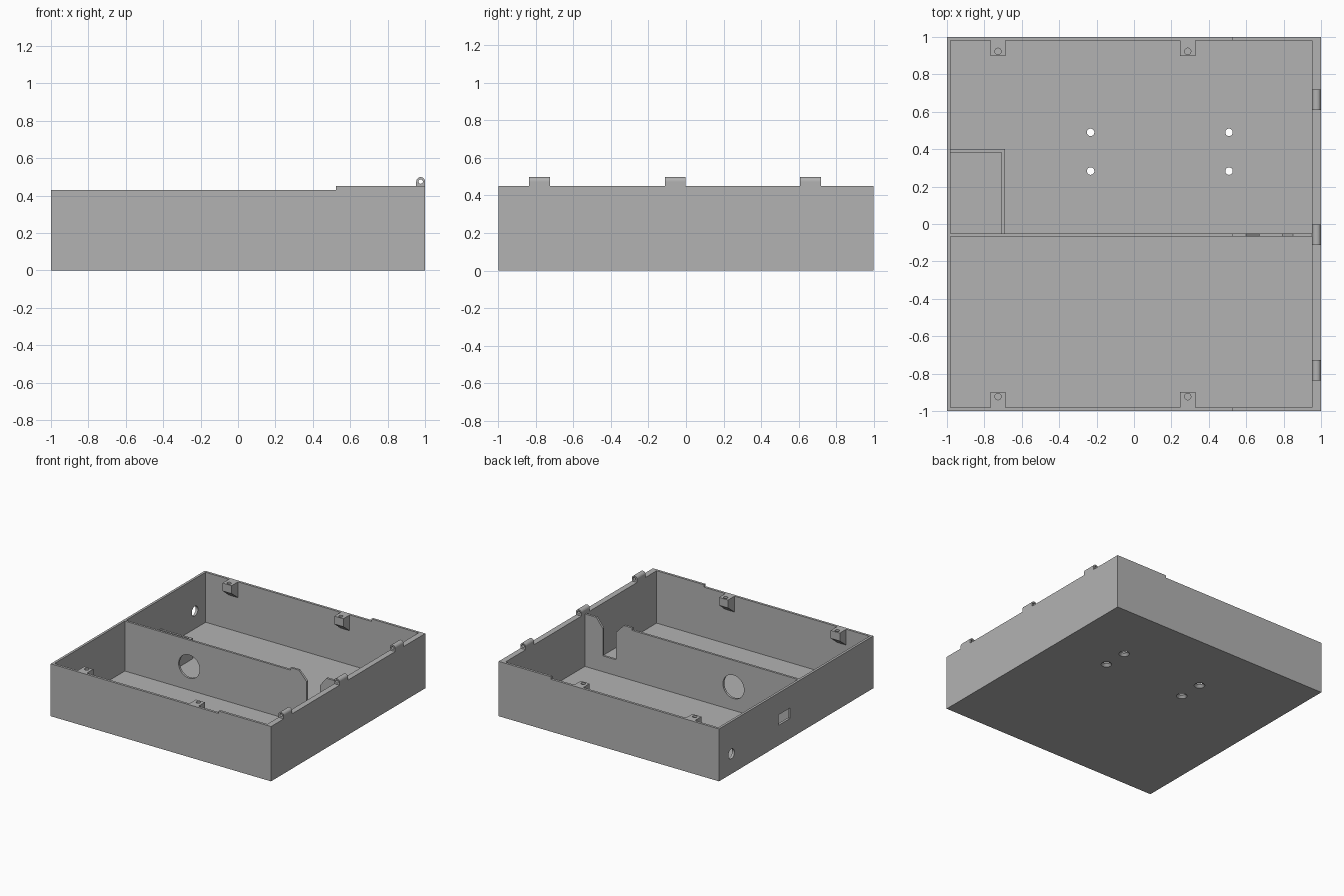
import bpy, bmesh, math
from mathutils import Matrix, Vector

if "Cube" in bpy.data.objects:
    bpy.data.objects.remove(bpy.data.objects["Cube"], do_unlink=True)

grey = bpy.data.materials.new("plain grey")
grey.use_nodes = True
grey.diffuse_color = (0.45, 0.45, 0.45, 1)
grey.node_tree.nodes["Principled BSDF"].inputs["Base Color"].default_value = grey.diffuse_color

WALL = 0.02      # wall and floor thickness
IN = 1 - WALL    # inner face of the thin walls
HINGE_IN = 0.953 # inner face of the thick hinge wall
LOW, HIGH = 0.43, 0.45
STEP_X = 0.525   # where the rim steps up


def finish(name, bm):
    bmesh.ops.recalc_face_normals(bm, faces=bm.faces)
    mesh = bpy.data.meshes.new(name)
    bm.to_mesh(mesh)
    bm.free()
    mesh.materials.append(grey)
    obj = bpy.data.objects.new(name, mesh)
    bpy.context.collection.objects.link(obj)
    return obj


def box(name, lo, hi):
    lo, hi = Vector(lo), Vector(hi)
    bm = bmesh.new()
    bmesh.ops.create_cube(bm, size=1, matrix=Matrix.Translation((lo + hi) / 2)
                          @ Matrix.Diagonal((*(hi - lo), 1)))
    return finish(name, bm)


def rod(name, centre, r1, r2, depth, axis="Z"):
    turn = {"X": Matrix.Rotation(math.pi / 2, 4, "Y"),
            "Y": Matrix.Rotation(math.pi / 2, 4, "X"), "Z": Matrix()}[axis]
    bm = bmesh.new()
    bmesh.ops.create_cone(bm, cap_ends=True, segments=32, radius1=r1, radius2=r2,
                          depth=depth, matrix=Matrix.Translation(centre) @ turn)
    return finish(name, bm)


def extrude(name, profile, axis, start, end):
    """Sweep a (side, height) outline along x or y."""
    bm = bmesh.new()
    place = (lambda a, z: (start, a, z)) if axis == "X" else (lambda a, z: (a, start, z))
    face = bm.faces.new([bm.verts.new(place(a, z)) for a, z in profile])
    out = bmesh.ops.extrude_face_region(bm, geom=[face])
    shift = (end - start, 0, 0) if axis == "X" else (0, end - start, 0)
    bmesh.ops.translate(bm, vec=shift,
                        verts=[v for v in out["geom"] if isinstance(v, bmesh.types.BMVert)])
    return finish(name, bm)


def cut(obj, *cutters):
    """Subtract each cutter, bake the result and drop the cutter."""
    for cutter in cutters:
        cutter.hide_render = True
        mod = obj.modifiers.new("cut", "BOOLEAN")
        mod.operation, mod.solver, mod.object = "DIFFERENCE", "EXACT", cutter
        bpy.context.view_layer.update()
        graph = bpy.context.evaluated_depsgraph_get()
        mesh = bpy.data.meshes.new_from_object(obj.evaluated_get(graph))
        obj.modifiers.clear()
        obj.data = mesh
        bpy.data.objects.remove(cutter, do_unlink=True)


# Tray: hollow box with a stepped rim
tray = box("tray", (-1, -1, 0), (1, 1, HIGH))
cut(tray,
    box("cavity", (-IN, -IN, WALL), (HINGE_IN, IN, 1)),
    box("rim_step", (-2, -2, LOW), (STEP_X, 2, 1)),
    rod("cable_hole", (-1, 0.84, 0.165), 0.04, 0.04, 0.1, "X"),
    box("port_hole", (-1.1, 0.08, 0.165), (-0.9, 0.23, 0.25)))

# Countersunk screw holes in the floor
for x in (-0.232, 0.508):
    for y in (0.283, 0.49):
        cut(tray, rod("screw_hole", (x, y, WALL / 2), 0.05, 0.01, 2 * WALL))

# Partition with a chamfered cable slot and a round opening
partition = extrude("partition", [
    (-IN, WALL), (HINGE_IN, WALL), (HINGE_IN, HIGH), (0.85, HIGH), (0.79, 0.375),
    (0.79, 0.15), (0.67, 0.15), (0.67, 0.375), (0.6, HIGH),
    (STEP_X, HIGH), (STEP_X, LOW), (-IN, LOW)], "Y", -0.068, -0.05)
cut(partition, rod("round_opening", (-0.396, -0.06, 0.213), 0.096, 0.096, 0.1, "Y"))

# Low pocket walls in the corner by the port
box("pocket_back_wall", (-IN, 0.382, WALL), (-0.69, 0.4, 0.188))
box("pocket_side_wall", (-0.708, -0.05, WALL), (-0.69, 0.382, 0.188))

# Screw lugs with sloped undersides on the front and back walls
for x in (-0.727, 0.287):
    for side, word in ((-1, "front"), (1, "back")):
        lug = extrude(word + "_lug", [
            (side * IN, LOW), (side * 0.897, LOW),
            (side * 0.897, 0.365), (side * IN, 0.3)], "X", x - 0.041, x + 0.041)
        cut(lug, rod("lug_hole", (x, side * 0.923, LOW), 0.017, 0.017, 0.12))

# Hinge knuckles on the thick wall
R = 0.0235
HX, HZ = 1 - R, 0.475
arch = [(HX + R * math.cos(math.pi * i / 16), HZ + R * math.sin(math.pi * i / 16))
        for i in range(17)]
for y in (-0.781, -0.058, 0.664):
    knuckle = extrude("hinge_knuckle", [(HX - R, HIGH), (HX + R, HIGH)] + arch,
                      "Y", y - 0.055, y + 0.055)
    cut(knuckle, rod("pin_hole", (HX, y, HZ), 0.012, 0.012, 0.2, "Y"))
